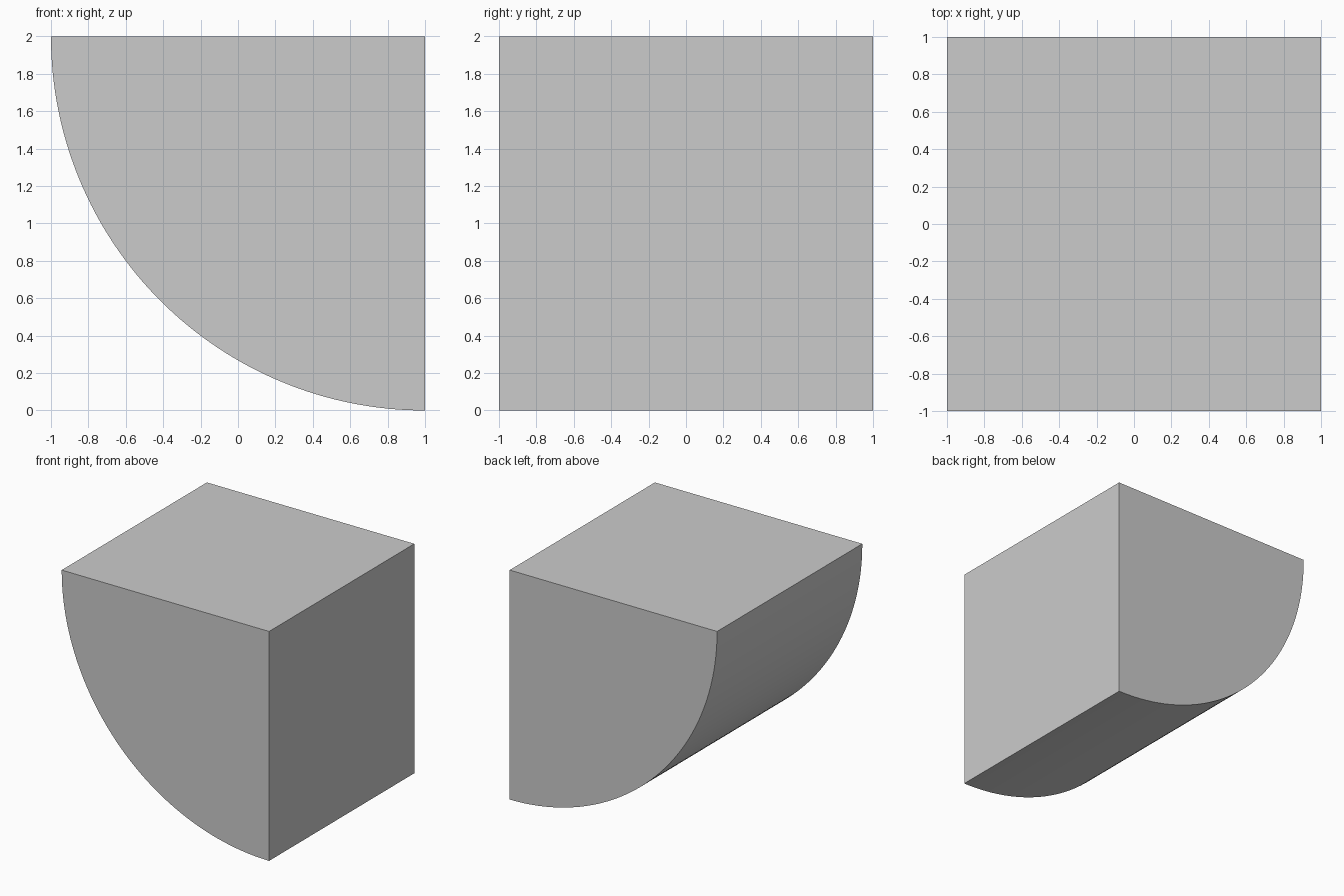
import bpy, bmesh
from math import sin, cos, pi

if "Cube" in bpy.data.objects:
    bpy.data.objects.remove(bpy.data.objects["Cube"])

SEGMENTS = 64
RADIUS = 2.0

# Quarter-circle profile, centred on the top right edge
bm = bmesh.new()
profile = [(1.0, 2.0)]
for i in range(SEGMENTS + 1):
    a = pi + (pi / 2) * i / SEGMENTS
    profile.append((1.0 + RADIUS * cos(a), 2.0 + RADIUS * sin(a)))
face = bm.faces.new([bm.verts.new((x, -1.0, z)) for x, z in profile])

# Extrude the profile from front to back
result = bmesh.ops.extrude_face_region(bm, geom=[face], use_keep_orig=True)
moved = [g for g in result["geom"] if isinstance(g, bmesh.types.BMVert)]
bmesh.ops.translate(bm, verts=moved, vec=(0, 2.0, 0))
bmesh.ops.recalc_face_normals(bm, faces=bm.faces)

mesh = bpy.data.meshes.new("quarter_round_block")
bm.to_mesh(mesh)
bm.free()
block = bpy.data.objects.new("quarter_round_block", mesh)
bpy.context.collection.objects.link(block)

# Smooth the curved side, keep the corners sharp
bpy.context.view_layer.objects.active = block
block.select_set(True)
bpy.ops.object.shade_smooth_by_angle(angle=pi / 6)
